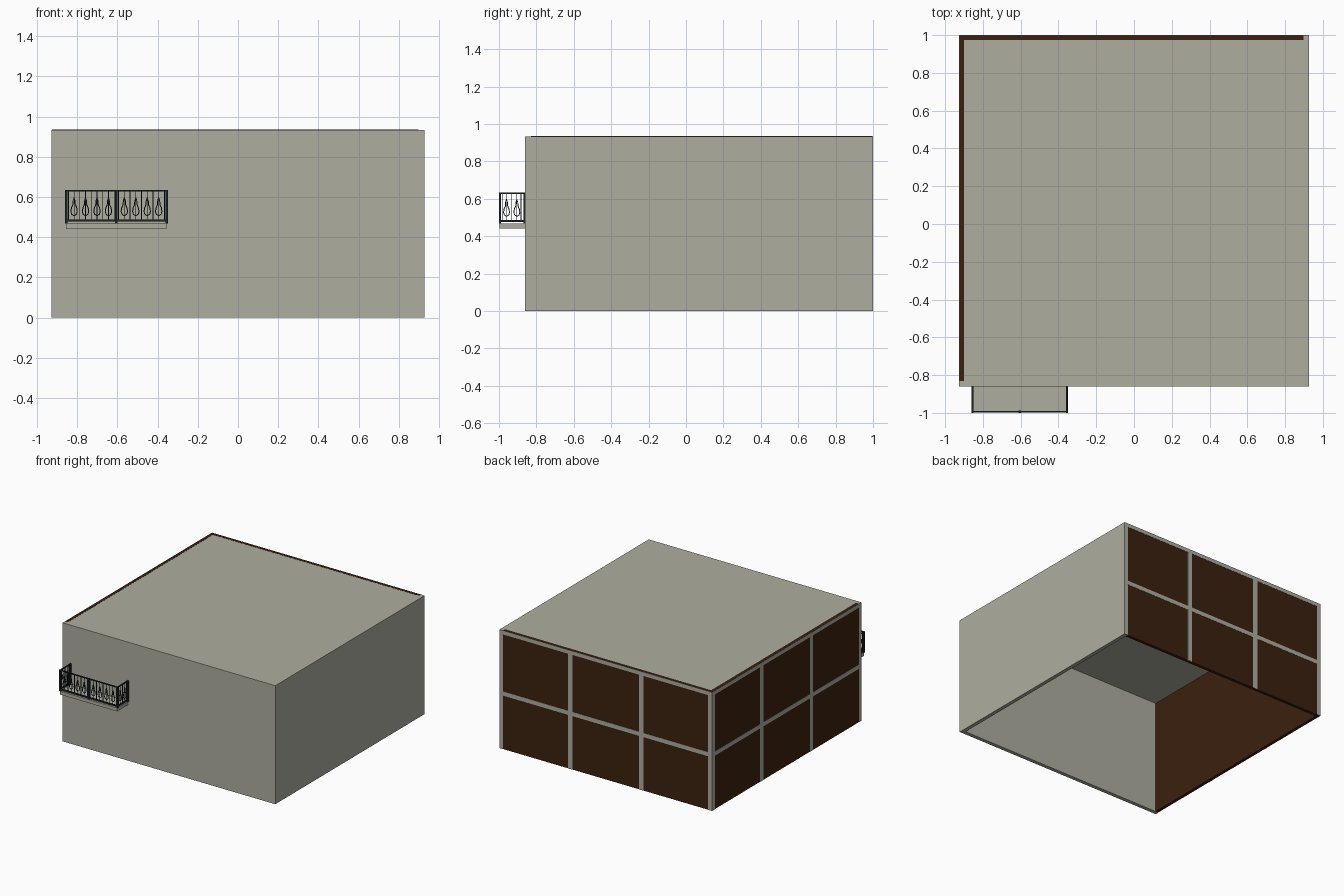
import bpy, bmesh, math
from mathutils import Vector

if "Cube" in bpy.data.objects:
    bpy.data.objects.remove(bpy.data.objects["Cube"])


def material(name, rgb):
    m = bpy.data.materials.new(name)
    m.diffuse_color = (*rgb, 1)
    m.use_nodes = True
    m.node_tree.nodes["Principled BSDF"].inputs["Base Color"].default_value = m.diffuse_color
    return m


CONCRETE = material("warm_grey_concrete", (0.42, 0.42, 0.352))
GLASS = material("dark_brown_glass", (0.045, 0.0145, 0.0045))
IRON = material("black_iron", (0.013, 0.017, 0.02))


def boxes(name, mat, spans):
    """One object from boxes given as (x0, x1, y0, y1, z0, z1)."""
    bm = bmesh.new()
    for x0, x1, y0, y1, z0, z1 in spans:
        vs = bmesh.ops.create_cube(bm, size=1)["verts"]
        for v in vs:
            v.co = Vector(((x0 + x1) / 2 + v.co.x * (x1 - x0),
                           (y0 + y1) / 2 + v.co.y * (y1 - y0),
                           (z0 + z1) / 2 + v.co.z * (z1 - z0)))
    me = bpy.data.meshes.new(name)
    bm.to_mesh(me)
    bm.free()
    me.materials.append(mat)
    ob = bpy.data.objects.new(name, me)
    bpy.context.collection.objects.link(ob)
    return ob


W, F, B, H, T = 0.927, -0.86, 1.0, 0.934, 0.03   # half width, front, back, height, wall

# Solid shell, open underneath
boxes("roof", CONCRETE, [(-W, W, F, B, H - T, H)])
boxes("front_wall", CONCRETE, [(-W, W, F, F + T, 0, H - T)])
boxes("right_wall", CONCRETE, [(W - T, W, F + T, B, 0, H - T)])

# Glazed walls at the back and left, set just behind the frame face
G = 0.002
boxes("back_glass", GLASS, [(-W + G, W - T, B - 0.026, B - G, 0, H + 0.001)])
boxes("left_glass", GLASS, [(-W + G, -W + 0.026, F + T, B - 0.026, 0, H + 0.001)])

# Frame bars: thin plates on the outside of the glass
back_bars = [(-W, W - T, B - 0.004, B, 0.422, 0.455),
             (-W, -W + 0.035, B - 0.004, B, 0, H - T)]
left_bars = [(-W, -W + 0.004, F + T, B, 0.422, 0.455),
             (-W, -W + 0.004, B - 0.035, B, 0, H - T)]
for k in (1, 2):
    x = -W + 2 * W * k / 3
    y = F + (B - F) * k / 3
    back_bars.append((x - 0.02, x + 0.02, B - 0.004, B, 0, H - T))
    left_bars.append((-W, -W + 0.004, y - 0.02, y + 0.02, 0, H - T))
boxes("back_frame", CONCRETE, back_bars)
boxes("left_frame", CONCRETE, left_bars)

# Balcony slab
X0, X1, Y0 = -0.855, -0.355, -0.994
Z0, Z1 = 0.468, 0.634
boxes("balcony_slab", CONCRETE, [(X0, X1, -0.998, F, 0.441, Z0)])


# Railing: posts, rails, thin bars and leaf-shaped ornaments
def bar(x, y, r, z0=Z0, z1=Z1):
    return (x - r, x + r, y - r, y + r, z0, z1)


XM = (X0 + X1) / 2
posts = [bar(x, Y0, 0.006) for x in (X0, XM, X1)]
posts += [bar(x, F - 0.005, 0.005) for x in (X0, X1)]
rails, bars, spots = [], [], []
for z, r in ((0.482, 0.005), (Z1 - 0.004, 0.004)):
    rails.append((X0, X1, Y0 - r, Y0 + r, z - r, z + r))
    for x in (X0, X1):
        rails.append((x - r, x + r, Y0, F, z - r, z + r))

STEP = 0.057
for c in (X0 + 0.125, X0 + 0.375):
    for k in range(5):
        bars.append(bar(c + (k - 2) * STEP, Y0, 0.002, 0.482))
    for k in range(4):
        spots.append((c + (k - 1.5) * STEP, Y0, Vector((1, 0, 0))))
for x in (X0, X1):
    for k in range(3):
        bars.append(bar(x, -0.932 + (k - 1) * 0.05, 0.002, 0.482))
    for k in (-0.5, 0.5):
        spots.append((x, -0.932 + k * 0.055, Vector((0, 1, 0))))
for x, y, d in spots:
    bars.append(bar(x, y, 0.0015, 0.482))
boxes("railing_posts", IRON, posts)
boxes("railing_rails", IRON, rails)
boxes("railing_bars", IRON, bars)

# Leaf outline: wide near the bottom, pointed at the top
half = [(0, 0.506), (0.012, 0.514), (0.016, 0.528), (0.013, 0.546),
        (0.006, 0.562), (0.005, 0.580), (0, 0.602)]
outline = half + [(-w, z) for w, z in half[-2:0:-1]]
cu = bpy.data.curves.new("railing_ornaments", "CURVE")
cu.dimensions = "3D"
cu.bevel_depth = 0.0028
cu.bevel_resolution = 1
cu.materials.append(IRON)
for x, y, d in spots:
    sp = cu.splines.new("POLY")
    sp.points.add(len(outline) - 1)
    for p, (w, z) in zip(sp.points, outline):
        p.co = (x + d.x * w, y + d.y * w, z, 1)
    sp.use_cyclic_u = True
bpy.context.collection.objects.link(bpy.data.objects.new("railing_ornaments", cu))
